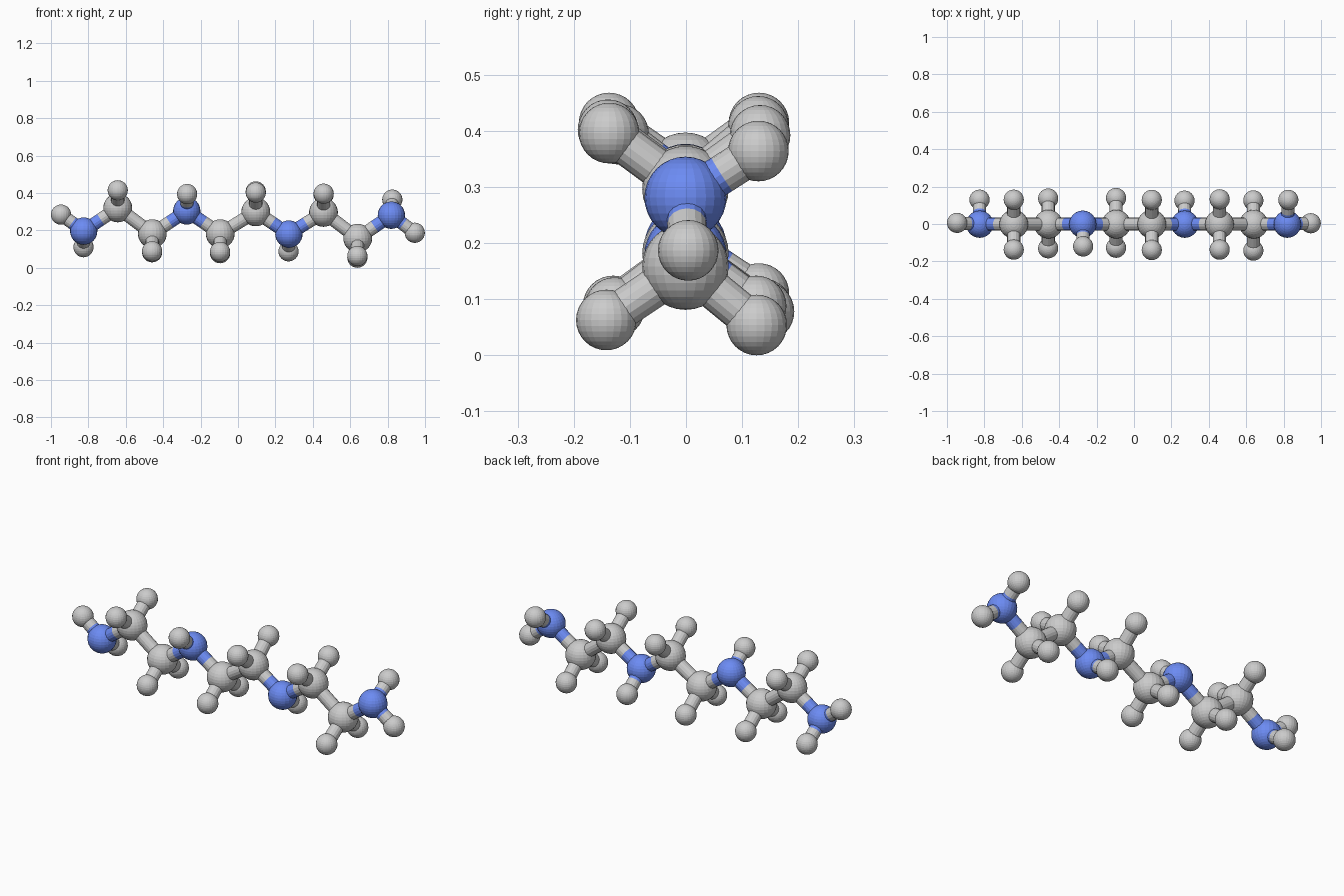
import bpy
from mathutils import Vector

if "Cube" in bpy.data.objects:
    bpy.data.objects.remove(bpy.data.objects["Cube"])

blue = bpy.data.materials.new("nitrogen_blue")
blue.diffuse_color = (0.15, 0.26, 0.9, 1)
blue.use_nodes = True
blue.node_tree.nodes["Principled BSDF"].inputs["Base Color"].default_value = blue.diffuse_color
RADIUS = {"carbon": 0.077, "nitrogen": 0.073, "hydrogen": 0.054}
BOND_R = 0.035


def finish(name, kind):
    ob = bpy.context.object
    ob.name = name
    if kind == "nitrogen":
        ob.data.materials.append(blue)


def atom(kind, pos):
    bpy.ops.mesh.primitive_uv_sphere_add(segments=24, ring_count=16,
                                         radius=RADIUS[kind], location=pos)
    finish(kind + "_atom", kind)


def half_bond(kind, a, b):
    d = b - a
    bpy.ops.mesh.primitive_cylinder_add(
        vertices=16, radius=BOND_R, depth=d.length, location=(a + b) / 2,
        rotation=d.to_track_quat('Z', 'Y').to_euler())
    finish(kind + "_half_bond", kind)


def bond(ka, a, kb, b):
    # each half takes the colour of its own atom
    mid = (a + b) / 2
    half_bond(ka, a, mid)
    half_bond(kb, mid, b)


# zigzag backbone: kind, x, z, hydrogens as (x, y, z)
chain = [
    ("nitrogen", -0.825, 0.196, [(-0.946, 0.006, 0.284), (-0.826, 0.13, 0.11)]),
    ("carbon", -0.643, 0.320, [(-0.643, 0.13, 0.414), (-0.643, -0.137, 0.414)]),
    ("carbon", -0.458, 0.182, [(-0.459, 0.136, 0.083), (-0.459, -0.130, 0.088)]),
    ("nitrogen", -0.274, 0.304, [(-0.272, -0.12, 0.394)]),
    ("carbon", -0.095, 0.182, [(-0.096, 0.139, 0.078), (-0.096, -0.127, 0.085)]),
    ("carbon", 0.095, 0.299, [(0.095, 0.129, 0.408), (0.095, -0.139, 0.402)]),
    ("nitrogen", 0.272, 0.180, [(0.270, 0.125, 0.088)]),
    ("carbon", 0.457, 0.296, [(0.458, 0.132, 0.392), (0.458, -0.137, 0.396)]),
    ("carbon", 0.640, 0.158, [(0.638, 0.126, 0.054), (0.638, -0.142, 0.063)]),
    ("nitrogen", 0.820, 0.281, [(0.945, 0.004, 0.187), (0.825, 0.129, 0.364)]),
]

prev = None
for kind, x, z, hydrogens in chain:
    p = Vector((x, -0.001, z))
    atom(kind, p)
    for h in hydrogens:
        h = Vector(h)
        atom("hydrogen", h)
        bond(kind, p, "hydrogen", h)
    if prev:
        bond(*prev, kind, p)
    prev = (kind, p)
